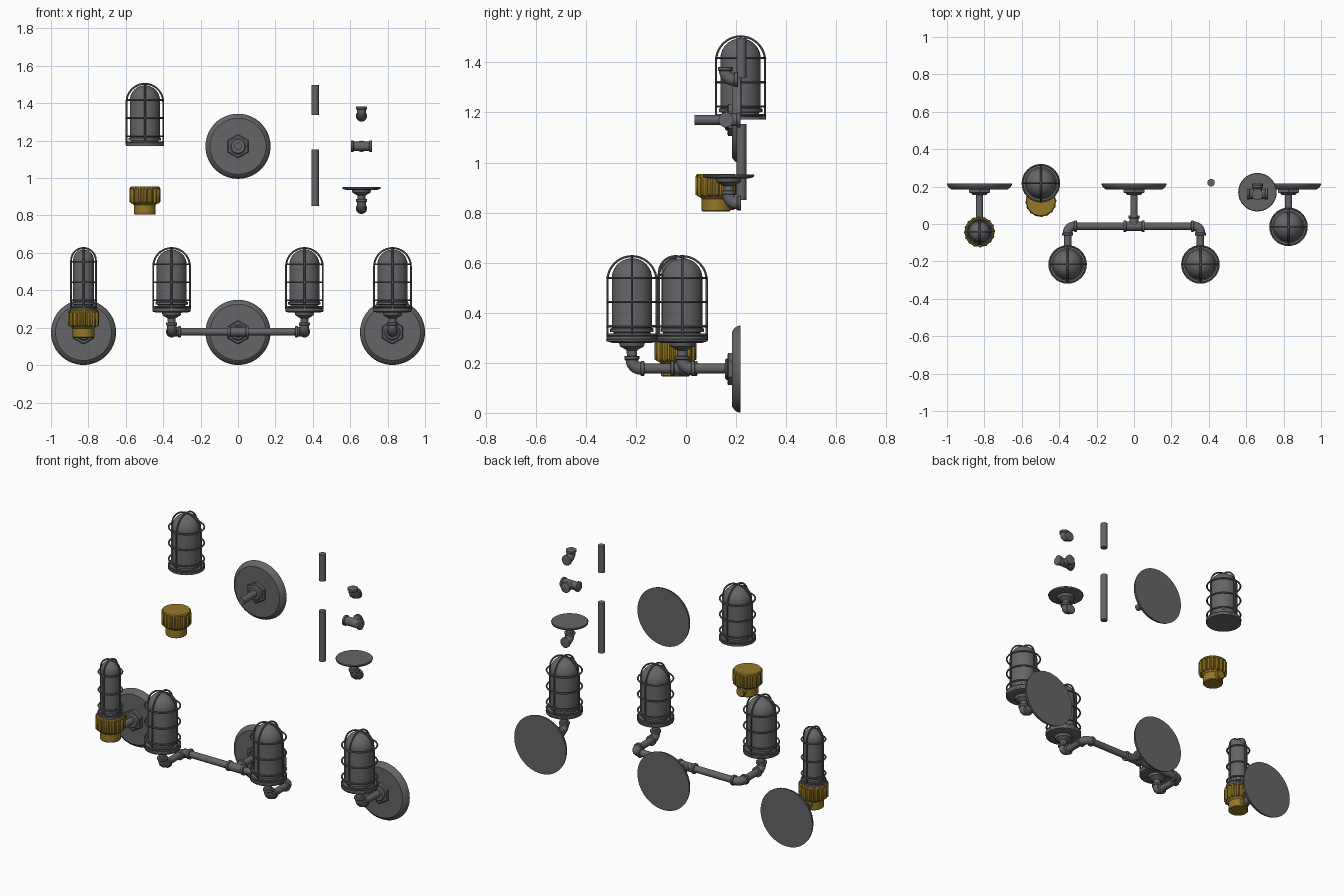
import bpy, bmesh, math
from mathutils import Vector

cube = bpy.data.objects.get("Cube")
if cube:
    bpy.data.objects.remove(cube)


def material(name, rgb):
    m = bpy.data.materials.new(name)
    m.use_nodes = True
    m.diffuse_color = (*rgb, 1)
    m.node_tree.nodes["Principled BSDF"].inputs["Base Color"].default_value = (*rgb, 1)
    return m


GREY = material("dark_grey_metal", (0.13, 0.13, 0.14))
GOLD = material("aged_brass", (0.30, 0.19, 0.02))
X, Y, Z = Vector((1, 0, 0)), Vector((0, 1, 0)), Vector((0, 0, 1))


def smooth(ob, angle=35):
    bpy.ops.object.select_all(action='DESELECT')
    ob.select_set(True)
    bpy.context.view_layer.objects.active = ob
    bpy.ops.object.shade_smooth_by_angle(angle=math.radians(angle))


def lathe(name, profile, loc, axis=Z, steps=32, phase=0.0, mat=GREY, groove=1.0):
    """Revolve (radius, height) pairs about an axis; groove < 1 cuts flutes."""
    bm = bmesh.new()
    rings = []
    for r, h in profile:
        ring = []
        for i in range(steps):
            a = phase + math.tau * i / steps
            k = groove if (i // 2) % 2 else 1.0
            ring.append(bm.verts.new((r * k * math.cos(a), r * k * math.sin(a), h)))
        rings.append(ring)
    for lo, hi in zip(rings, rings[1:]):
        for i in range(steps):
            j = (i + 1) % steps
            bm.faces.new((lo[i], lo[j], hi[j], hi[i]))
    bm.faces.new(rings[0][::-1])
    bm.faces.new(rings[-1])
    bmesh.ops.recalc_face_normals(bm, faces=bm.faces)
    me = bpy.data.meshes.new(name)
    bm.to_mesh(me)
    bm.free()
    me.materials.append(mat)
    ob = bpy.data.objects.new(name, me)
    bpy.context.collection.objects.link(ob)
    ob.location = loc
    ob.rotation_euler = axis.to_track_quat('Z', 'Y').to_euler()
    smooth(ob)
    return ob


def sweep(name, paths, radius, res=4):
    """Round tubes along (points, closed) paths, joined as one mesh."""
    cu = bpy.data.curves.new(name, 'CURVE')
    cu.dimensions = '3D'
    cu.bevel_depth, cu.bevel_resolution, cu.use_fill_caps = radius, res, True
    for pts, closed in paths:
        sp = cu.splines.new('POLY')
        sp.points.add(len(pts) - 1)
        for p, co in zip(sp.points, pts):
            p.co = (*co, 1)
        sp.use_cyclic_u = closed
    cu.materials.append(GREY)
    ob = bpy.data.objects.new(name, cu)
    bpy.context.collection.objects.link(ob)
    bpy.ops.object.select_all(action='DESELECT')
    ob.select_set(True)
    bpy.context.view_layer.objects.active = ob
    bpy.ops.object.convert(target='MESH')
    smooth(bpy.context.object, 50)


def pipe(name, start, end, r=0.02):
    d = Vector(end) - Vector(start)
    lathe(name, [(r, 0), (r, d.length)], start, d.normalized(), 24)


def collar(name, loc, axis):
    lathe(name, [(0.027, -0.016), (0.03, -0.013), (0.03, -0.002), (0.027, 0)], loc, axis, 24)


def elbow(name, corner, a, b, reach=0.05, bend=0.034):
    corner = Vector(corner)
    c = corner + (a + b) * bend
    arc = [c - bend * (b * math.cos(t) + a * math.sin(t))
           for t in (math.pi / 2 * i / 8 for i in range(9))]
    sweep(name, [([corner + a * reach] + arc + [corner + b * reach], False)], 0.025)
    collar(name + "_collar_a", corner + a * reach, a)
    collar(name + "_collar_b", corner + b * reach, b)


def tee(name, center):
    center = Vector(center)
    for i, d in enumerate((X, -X, Y)):
        end = center + d * 0.057
        pipe(f"{name}_arm_{i}", center, end, 0.025)
        collar(f"{name}_collar_{i}", end, d)


def wall_plate(name, x, z):
    back = (x, 0.217, z)
    lathe(name, [(0.174, 0), (0.172, 0.01), (0.165, 0.022), (0.15, 0.033)], back, -Y, 64)
    lathe(name + "_hex_nut", [(0.064, 0.03), (0.064, 0.048), (0.058, 0.052)],
          back, -Y, 6, math.pi / 2)
    lathe(name + "_boss", [(0.043, 0.04), (0.043, 0.054), (0.036, 0.062)], back, -Y)


def caged_lamp(name, x, y, top, R):
    """Domed shade inside a wire guard; R is the guard radius."""
    base, g = top - 0.336, R * 0.79
    dome_z = 0.324 - g
    profile = [(R, 0), (R, 0.012), (0.72 * R, 0.014), (0.72 * R, 0.028), (0.85 * R, 0.03),
               (0.85 * R, 0.042), (g, 0.046)]
    profile += [(g * math.cos(t), dome_z + g * math.sin(t))
                for t in (math.pi / 2 * i / 10 for i in range(10))]
    profile.append((0.002, dome_z + g))
    lathe(name + "_shade", profile, (x, y, base))
    o = Vector((x, y, top))
    w = R - 0.004
    paths = []
    for drop in (0.05 + 0.4 * R, 0.187, 0.284, 0.318):
        paths.append(([o + Vector((w * math.cos(t), w * math.sin(t), -drop))
                       for t in (math.tau * i / 32 for i in range(32))], True))
    for d in (X, Y):
        arch = [o + d * w * math.cos(t) + Z * (w * math.sin(t) - R)
                for t in (math.pi * i / 20 for i in range(21))]
        paths.append(([o + d * w - Z * 0.33] + arch + [o - d * w - Z * 0.33], False))
    sweep(name + "_guard", paths, 0.005, 1)


def lamp_base(name, x, y, z):
    """Round holder plate with a tapering hub down to the pipe."""
    lathe(name, [(0.02, -0.07), (0.021, -0.03), (0.034, -0.022), (0.048, -0.014),
                 (0.052, 0), (0.08, 0.0), (0.101, 0.006), (0.103, 0.014), (0.1, 0.017)],
          (x, y, z))


def brass_holder(name, x, y, z):
    """Fluted socket with a side inlet to the back."""
    lathe(name, [(0.054, 0), (0.058, 0.004), (0.058, 0.05), (0.066, 0.058),
                 (0.073, 0.066), (0.073, 0.14)], (x, y, z), mat=GOLD)
    lathe(name + "_fluted_rim", [(0.074, 0.06), (0.083, 0.068), (0.083, 0.138), (0.079, 0.146)],
          (x, y, z), steps=64, mat=GOLD, groove=0.89)
    lathe(name + "_cap", [(0.08, 0.136), (0.08, 0.143), (0.075, 0.149)], (x, y, z), mat=GOLD)
    lathe(name + "_inlet", [(0.028, 0), (0.028, 0.07), (0.025, 0.074)],
          (x, y, z + 0.033), Y, 24, mat=GOLD)


PZ = 0.178  # pipe height of the assembled lights
SIDE = 0.826

# Right sconce: brass holder with slim lamp
wall_plate("right_wall_plate", -SIDE, 0.175)
pipe("right_wall_pipe", (-SIDE, 0.17, PZ), (-SIDE, -0.02, PZ))
brass_holder("right_brass_holder", -SIDE, -0.042, 0.146)
caged_lamp("right_slim_lamp", -SIDE, -0.042, 0.63, 0.07)

# Double sconce in the middle
wall_plate("middle_wall_plate", 0, 0.175)
pipe("middle_wall_pipe", (0, 0.17, PZ), (0, 0.02, PZ))
tee("middle_tee", (0, -0.012, PZ))
pipe("middle_cross_pipe", (-0.32, -0.012, PZ), (0.32, -0.012, PZ))
for side, s in (("right", -1), ("left", 1)):
    x = 0.355 * s
    elbow(f"middle_{side}_outer_elbow", (x, -0.012, PZ), -X * s, -Y)
    pipe(f"middle_{side}_arm", (x, -0.04, PZ), (x, -0.18, PZ))
    elbow(f"middle_{side}_lamp_elbow", (x, -0.216, PZ), Y, Z)
    lamp_base(f"middle_{side}_lamp_base", x, -0.216, 0.28)
    caged_lamp(f"middle_{side}_lamp", x, -0.216, 0.63, 0.102)

# Left sconce: single lamp on an elbow
wall_plate("left_wall_plate", SIDE, 0.175)
pipe("left_wall_pipe", (SIDE, 0.17, PZ), (SIDE, 0.02, PZ))
elbow("left_lamp_elbow", (SIDE, -0.015, PZ), Y, Z)
lamp_base("left_lamp_base", SIDE, -0.015, 0.28)
caged_lamp("left_lamp", SIDE, -0.015, 0.63, 0.102)

# Loose parts above
caged_lamp("loose_lamp", -0.498, 0.218, 1.508, 0.102)
brass_holder("loose_brass_holder", -0.498, 0.12, 0.805)
wall_plate("loose_wall_plate", 0, 1.17)
pipe("loose_plate_pipe", (0, 0.17, 1.17), (0, 0.033, 1.17))
pipe("loose_short_pipe", (0.412, 0.221, 1.337), (0.412, 0.221, 1.498))
pipe("loose_long_pipe", (0.412, 0.221, 0.85), (0.412, 0.221, 1.153))
elbow("loose_elbow", (0.66, 0.157, 1.332), Z, Y)
tee("loose_tee", (0.66, 0.16, 1.17))
lamp_base("loose_lamp_base", 0.66, 0.17, 0.936)
elbow("loose_base_elbow", (0.66, 0.17, 0.838), Z, Y)
